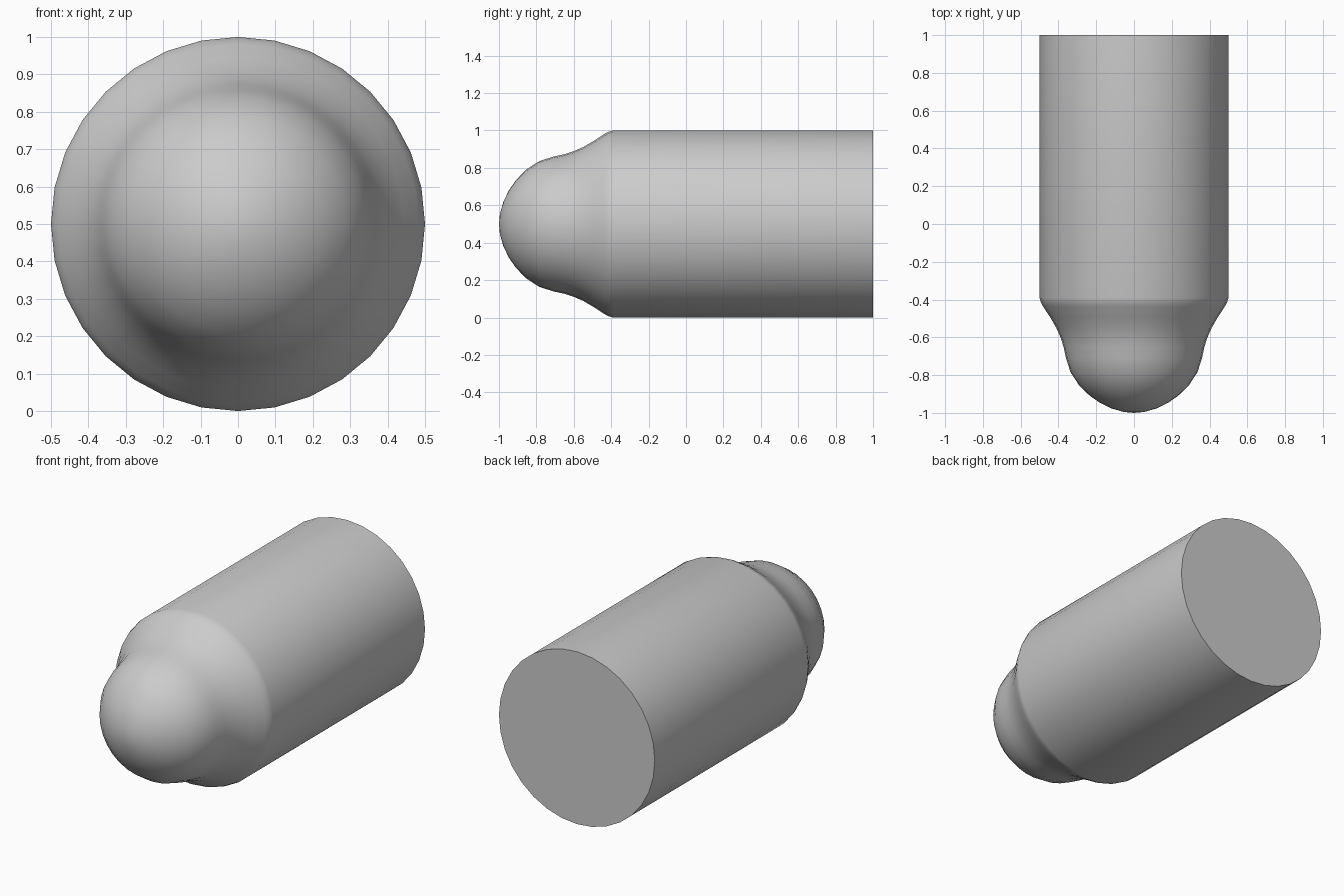
import bpy, bmesh, math

if "Cube" in bpy.data.objects:
    bpy.data.objects.remove(bpy.data.objects["Cube"])

SIDES = 32
BACK_Y = 1.0
CENTRE_Z = 0.5

# profile (y, radius): rounded nose, concave neck, shoulder, straight barrel
profile = [(-0.995, 0.055), (-0.976, 0.12), (-0.948, 0.178), (-0.911, 0.232),
           (-0.858, 0.288), (-0.785, 0.336), (-0.71, 0.36), (-0.65, 0.373),
           (-0.603, 0.388), (-0.55, 0.411), (-0.495, 0.443), (-0.437, 0.481),
           (-0.415, 0.493), (-0.39, 0.5), (BACK_Y, 0.5)]

bm = bmesh.new()


def ring(y, r):
    step = math.tau / SIDES
    return [bm.verts.new((r * math.cos(i * step), y, CENTRE_Z + r * math.sin(i * step)))
            for i in range(SIDES)]


# lathe the profile around the y axis
rings = [ring(y, r) for y, r in profile]
tip = bm.verts.new((0, -1, CENTRE_Z))
for i in range(SIDES):
    j = (i + 1) % SIDES
    bm.faces.new((tip, rings[0][i], rings[0][j]))
    for a, b in zip(rings, rings[1:]):
        bm.faces.new((a[i], b[i], b[j], a[j]))

# flat back cap
bm.faces.new(rings[-1])
bmesh.ops.recalc_face_normals(bm, faces=bm.faces)

mesh = bpy.data.meshes.new("round_nosed_cylinder")
bm.to_mesh(mesh)
bm.free()
body = bpy.data.objects.new("round_nosed_cylinder", mesh)
bpy.context.collection.objects.link(body)

# smooth surface with a crisp back edge
bpy.context.view_layer.objects.active = body
body.select_set(True)
bpy.ops.object.shade_smooth_by_angle(angle=math.radians(45))
